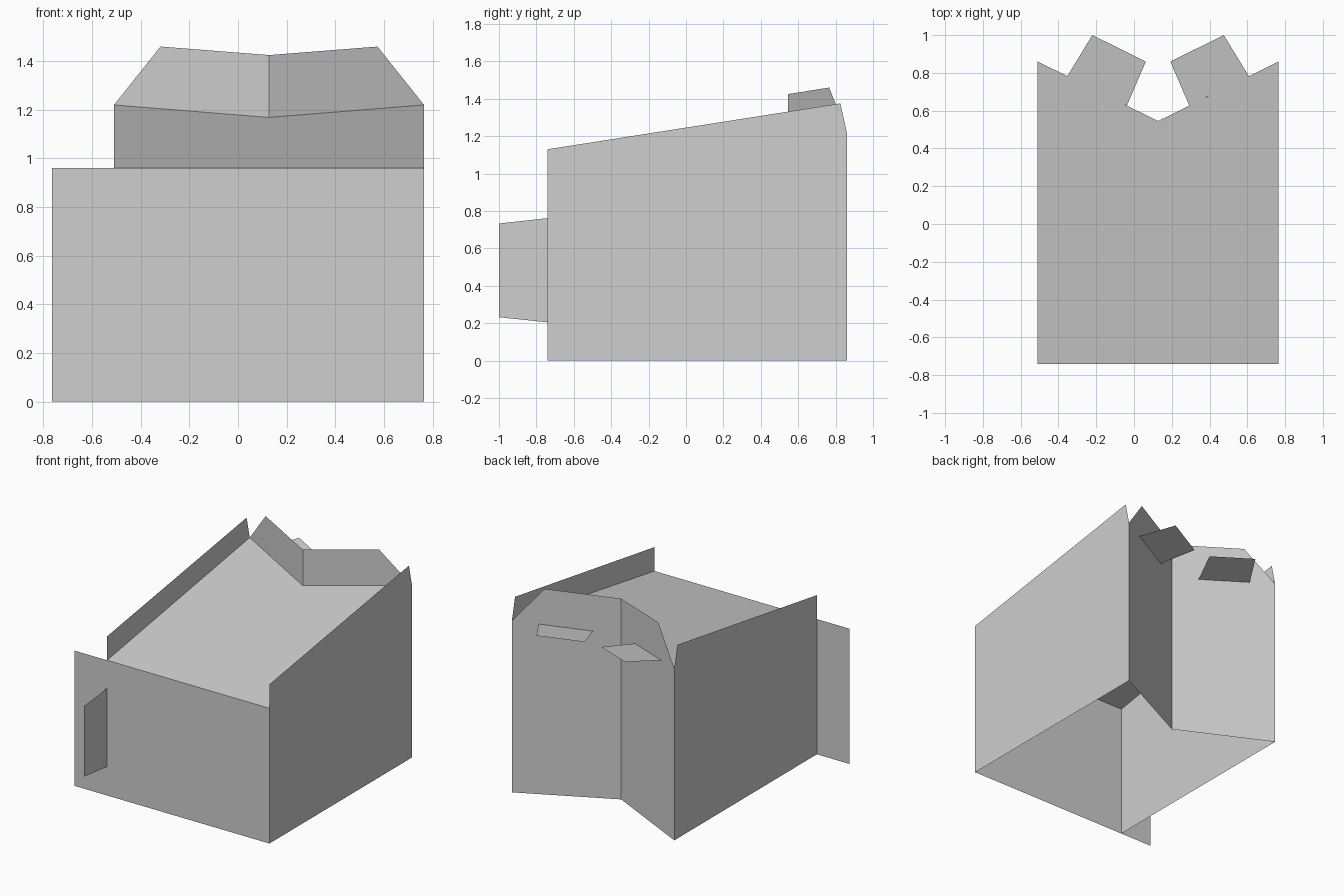
import bpy

cube = bpy.data.objects.get("Cube")
if cube:
    bpy.data.objects.remove(cube, do_unlink=True)

card = bpy.data.materials.new("light_grey_card")
card.use_nodes = True
GREY = (0.62, 0.62, 0.62, 1)
card.diffuse_color = GREY
card.node_tree.nodes["Principled BSDF"].inputs["Base Color"].default_value = GREY

# Main dimensions of the folded card box
RIGHT, LEFT = -0.51, 0.765
MID = (RIGHT + LEFT) / 2
HALF = (LEFT - RIGHT) / 2
FRONT, BACK, NOTCH = -0.74, 0.86, 0.545
FRONT_TOP, SLOPE = 0.96, 0.1625


def roof_z(y):
    return FRONT_TOP + SLOPE * (y - FRONT)


def panel(name, points):
    """One flat sheet of card."""
    mesh = bpy.data.meshes.new(name)
    mesh.from_pydata(points, [], [tuple(range(len(points)))])
    mesh.materials.append(card)
    obj = bpy.data.objects.new(name, mesh)
    bpy.context.collection.objects.link(obj)
    return obj


# Front panel, running past the right wall as a wing
panel("front_panel", [(-LEFT, FRONT, 0), (LEFT, FRONT, 0),
                      (LEFT, FRONT, FRONT_TOP), (-LEFT, FRONT, FRONT_TOP)])

# Sloping top with a V notch at the back
outline = [(RIGHT, FRONT), (LEFT, FRONT), (LEFT, BACK), (MID, NOTCH), (RIGHT, BACK)]
panel("sloping_top", [(x, y, roof_z(y)) for x, y in outline])

# Side walls, back walls and the top's slotted flaps, in mirrored pairs
side_profile = [(FRONT, 0), (BACK, 0), (BACK, 1.22), (0.825, 1.375), (FRONT, 1.13)]
back_profile = [(0, 0), (1, 0), (1, 1.22), (0.7, 1.46), (0, 1.425)]
flap_outline = [(0.165, 0.627), (0.065, 0.86), (0.348, 1.0), (0.481, 0.782)]
for side, s in (("left", 1), ("right", -1)):
    panel(side + "_wall", [(MID + s * HALF, y, z) for y, z in side_profile])
    panel(side + "_back_wall", [(MID + s * HALF * t, NOTCH + (BACK - NOTCH) * t, z)
                                for t, z in back_profile])
    panel(side + "_back_flap", [(MID + s * x, y, roof_z(y)) for x, y in flap_outline])

# Tab of the right wall pushed out through the front panel
panel("front_tab", [(RIGHT, FRONT, 0.205), (RIGHT, FRONT, 0.762),
                    (RIGHT, -1, 0.733), (RIGHT, -1, 0.232)])
